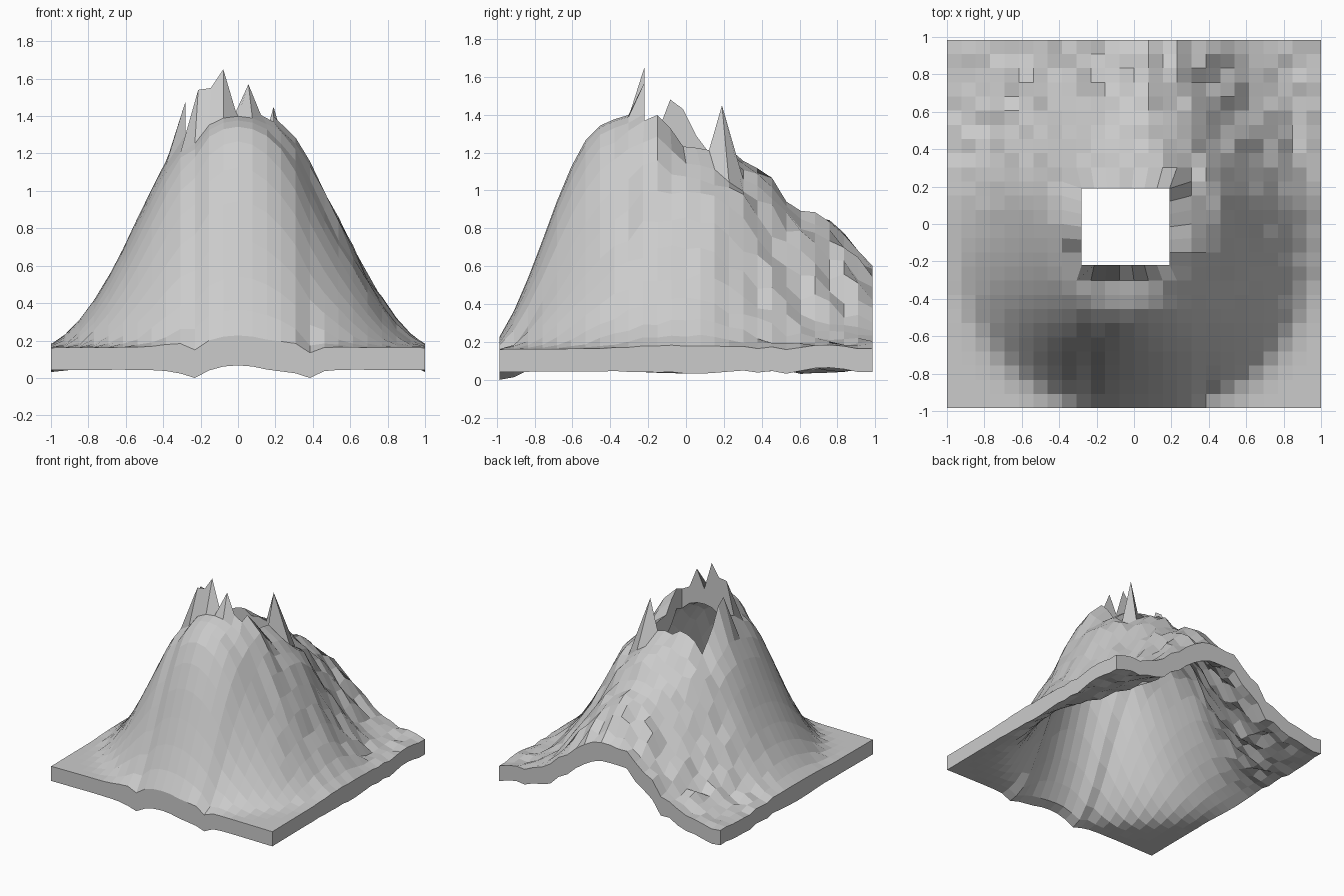
import bpy, bmesh, math, random
from mathutils import Vector

if "Cube" in bpy.data.objects:
    bpy.data.objects.remove(bpy.data.objects["Cube"])

random.seed(4)
N = 26
T = 0.12   # shell thickness

# radial height profiles (radius, height) for each flank
FRONT = [(.2, 1.43), (.3, 1.4), (.4, 1.37), (.5, 1.32), (.6, 1.14), (.7, .9), (.8, .62),
         (.9, .38), (1, .2), (1.1, .165), (1.5, .16)]
SIDE = [(.2, 1.43), (.27, 1.36), (.4, 1.13), (.5, .94), (.6, .72), (.7, .53), (.8, .37),
        (.9, .25), (1, .18), (1.1, .165), (1.5, .16)]
BACK = [(.2, 1.2), (.36, 1.1), (.5, 1.0), (.6, .9), (.68, .88), (.8, .78), (.9, .68),
        (1, .61), (1.1, .49), (1.2, .34), (1.5, .17)]
# jagged rim teeth: x, y, height
TEETH = [(-.05, -.22, 1.65), (-.13, -.22, 1.55), (.03, -.22, 1.57), (-.2, -.22, 1.54),
         (-.28, -.08, 1.48), (-.28, 0, 1.43), (.19, .19, 1.45)]


def lerp_table(tab, r):
    if r <= tab[0][0]:
        return tab[0][1]
    for (a, za), (b, zb) in zip(tab, tab[1:]):
        if r <= b:
            return za + (zb - za) * (r - a) / (b - a)
    return tab[-1][1]


def bump(d, w):
    return math.exp(-(d / w) ** 2)


def height(x, y):
    r = math.hypot(x, y)
    if y < 0:
        w, tab = (abs(y) / max(r, 1e-6)) ** 2, FRONT
    else:
        w, tab = (y / max(math.hypot(x - .06, y), 1e-6)) ** 6, BACK
    z = w * lerp_table(tab, r) + (1 - w) * lerp_table(SIDE, r)
    # rim sinks towards the back and the right
    if y > -.15:
        sink = .2 if x > 0 else .16 * max(0, min(1, y / .15))
        z -= sink * (1 - w) * max(0, min(1, (.5 - r) / .25)) * min(1, (y + .15) / .12)
    # gullies beside the front flow
    if y < -.3:
        z -= .045 * (bump(x + .23, .05) + bump(x - .39, .05))
        if x > .4:
            z -= .04 * max(0, min(1, (z - .2) * 3)) * bump(x - .48, .15)
    # rough broken ground at the back and on the right
    rough = max(0, min(1, (y + .05) * 2))
    if x > .2 and y > -.4:
        rough = max(rough, .6)
    fade = max(.15, min(1, (z - .16) * 4 + (.35 if y > .3 else 0)))
    return max(.12, z + random.uniform(-.04, .04) * rough * fade)


# terrain grid with a square crater opening
bm = bmesh.new()
rows = []
for j in range(N + 1):
    row = []
    for i in range(N + 1):
        x = -1 + 2 * i / N
        y = -.985 + 1.97 * j / N
        if 9 <= i <= 16 and 10 <= j <= 16:
            x = -.28 + .47 * (i - 9) / 7
            y = -.22 + .41 * (j - 10) / 6
        row.append(bm.verts.new((x, y, height(x, y))))
    rows.append(row)
for j in range(N):
    for i in range(N):
        if not (9 <= i < 16 and 10 <= j < 16):
            bm.faces.new((rows[j][i], rows[j][i + 1], rows[j + 1][i + 1], rows[j + 1][i]))
bmesh.ops.delete(bm, geom=[v for v in bm.verts if not v.link_faces], context='VERTS')

# inner surface drop, measured before the teeth: constant thickness along the slope
bm.normal_update()
for v in bm.verts:
    v.index = -1
bm.verts.index_update()
bm.verts.ensure_lookup_table()
drop = {}
for v in bm.verts:
    limit = .34
    if v.is_boundary:
        limit = .16 if max(abs(v.co.x), abs(v.co.y)) > .9 else .24
    drop[v] = min(T / max(v.normal.z, .1), limit)

# raise the nearest rim vertex to each tooth
rim = [v for v in bm.verts if v.is_boundary and abs(v.co.x) < .5 and abs(v.co.y) < .5]
for x, y, z in TEETH:
    v = min(rim, key=lambda v: (v.co.xy - Vector((x, y))).length)
    drop[v] += max(0, z - v.co.z)
    v.co.z = z

# close the shell with a vertical outline
low = {v: bm.verts.new((v.co.x, v.co.y, max(0, v.co.z - d))) for v, d in drop.items()}
border = [e for e in bm.edges if e.is_boundary]
for f in bm.faces[:]:
    bm.faces.new([low[v] for v in reversed(f.verts)])
for e in border:
    a, b = e.verts
    bm.faces.new((a, b, low[b], low[a]))
bmesh.ops.recalc_face_normals(bm, faces=bm.faces[:])

me = bpy.data.meshes.new("volcano_terrain")
bm.to_mesh(me)
bm.free()
ob = bpy.data.objects.new("volcano_terrain", me)
bpy.context.collection.objects.link(ob)
